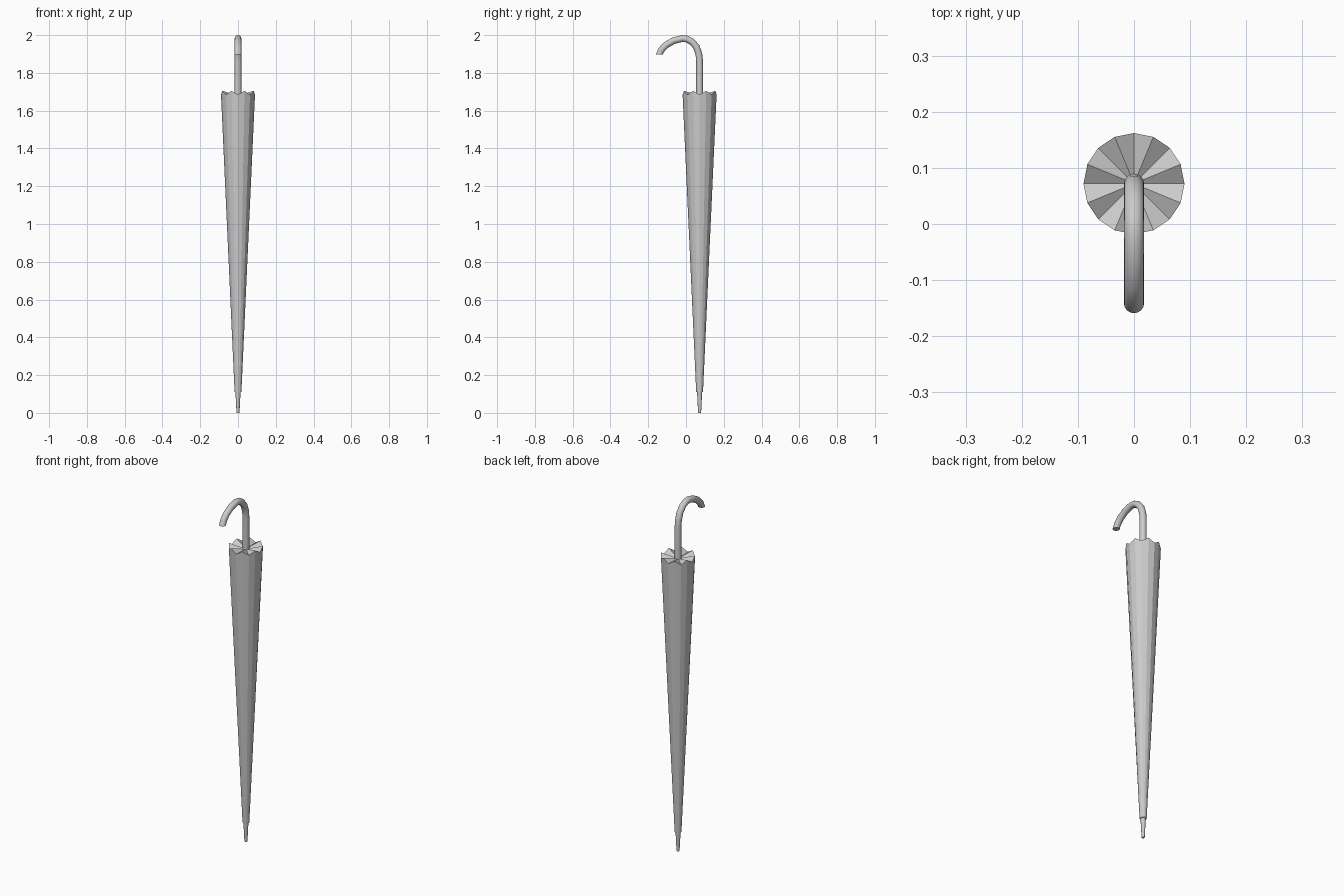
import bpy, bmesh, math
from mathutils import Vector

if "Cube" in bpy.data.objects:
    bpy.data.objects.remove(bpy.data.objects["Cube"])

AXIS_Y = 0.072
SIDES = 16

grey = bpy.data.materials.new("plain_grey")
grey.diffuse_color = (0.6, 0.6, 0.6, 1)
grey.use_nodes = True
grey.node_tree.nodes["Principled BSDF"].inputs["Base Color"].default_value = grey.diffuse_color


def ring(bm, z, radius, wave=0.0):
    """Ring of vertices about the shaft; odd vertices are raised by wave."""
    return [bm.verts.new((radius * math.cos(2 * math.pi * i / SIDES),
                          AXIS_Y + radius * math.sin(2 * math.pi * i / SIDES),
                          z + wave * (i % 2))) for i in range(SIDES)]


def bridge(bm, a, b):
    n = len(a)
    for i in range(n):
        bm.faces.new((a[i], a[(i + 1) % n], b[(i + 1) % n], b[i]))


def finish(bm, name, smooth=None):
    bmesh.ops.recalc_face_normals(bm, faces=bm.faces)
    mesh = bpy.data.meshes.new(name)
    bm.to_mesh(mesh)
    bm.free()
    mesh.materials.append(grey)
    obj = bpy.data.objects.new(name, mesh)
    bpy.context.collection.objects.link(obj)
    if smooth:
        bpy.ops.object.select_all(action='DESELECT')
        obj.select_set(True)
        bpy.context.view_layer.objects.active = obj
        bpy.ops.object.shade_smooth_by_angle(angle=math.radians(smooth))
    return obj


# Folded canopy: tapered cone with a zigzag rim and a fan of folds on top
bm = bmesh.new()
low = ring(bm, 0.11, 0.018)
rim = ring(bm, 1.684, 0.09, 0.021)
bridge(bm, low, rim)
bm.faces.new(low[::-1])
centre = bm.verts.new((0, AXIS_Y, 1.68))
for i in range(SIDES):
    bm.faces.new((rim[i], rim[(i + 1) % SIDES], centre))
finish(bm, "folded_canopy")

# Tapered metal tip
bm = bmesh.new()
foot, top = ring(bm, 0.0, 0.008), ring(bm, 0.12, 0.014)
bridge(bm, foot, top)
bm.faces.new(foot[::-1])
bm.faces.new(top)
finish(bm, "tip", 30)

# Shaft and hooked handle: round section swept along a path in the yz plane
path = [Vector((0, y, z)) for y, z in (
    (0.072, 1.66), (0.072, 1.865), (0.068, 1.90), (0.055, 1.938),
    (0.03, 1.966), (0.005, 1.979), (-0.02, 1.982), (-0.065, 1.971),
    (-0.105, 1.948), (-0.13, 1.922), (-0.141, 1.898))]
bm = bmesh.new()
rings = []
for k, p in enumerate(path):
    before = (p - path[k - 1]).normalized() if k else Vector((0, 0, 1))
    after = (path[k + 1] - p).normalized() if k < len(path) - 1 else Vector((0, 0, -1))
    tangent = (before + after).normalized()
    if k == len(path) - 1:
        tangent = after
    side = Vector((0, tangent.z, -tangent.y))
    rings.append([bm.verts.new(p + 0.018 * (
        math.cos(2 * math.pi * i / SIDES) * Vector((1, 0, 0)) +
        math.sin(2 * math.pi * i / SIDES) * side)) for i in range(SIDES)])
for a, b in zip(rings, rings[1:]):
    bridge(bm, a, b)
bm.faces.new(rings[0][::-1])
bm.faces.new(rings[-1])
finish(bm, "hooked_handle", 40)
